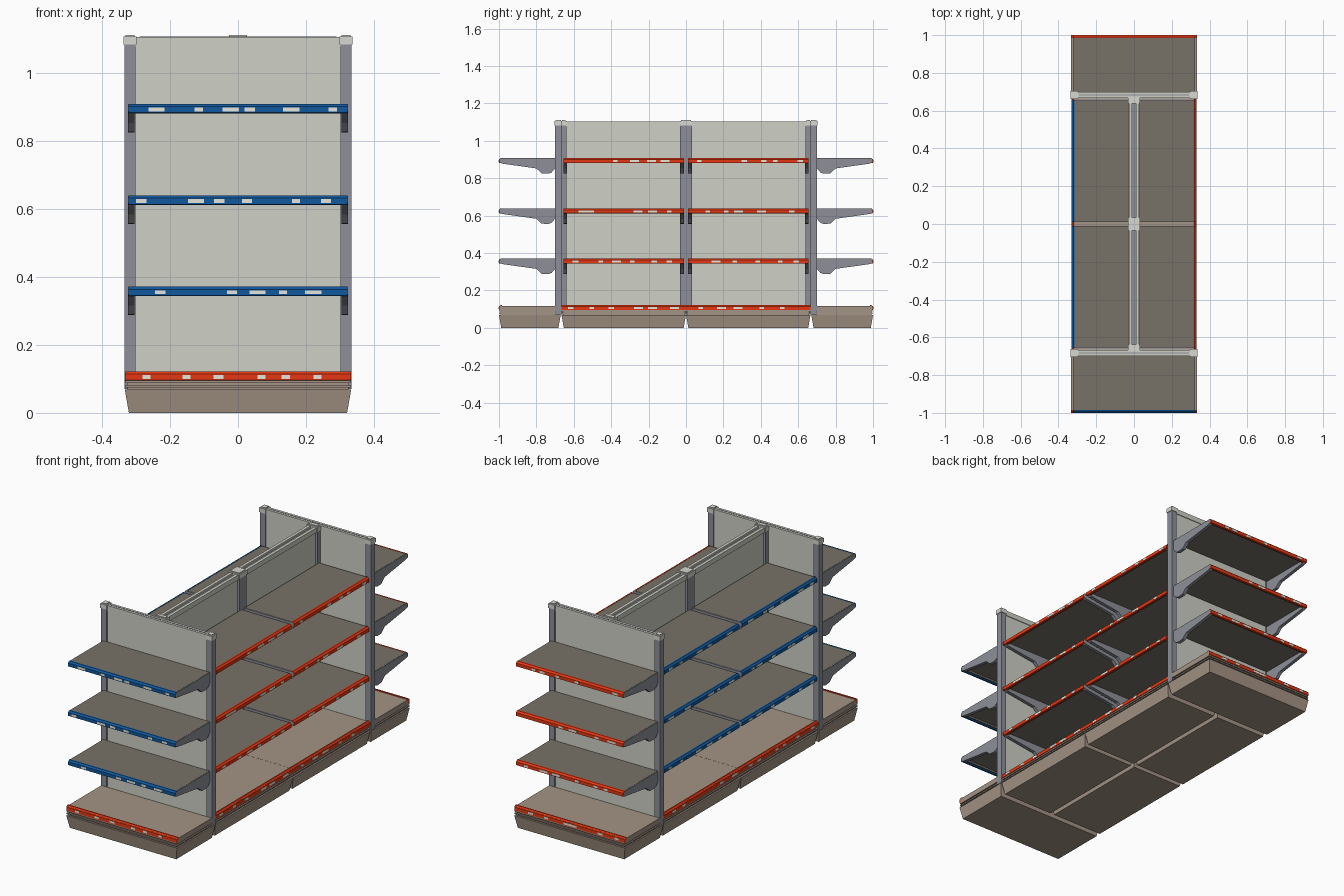
import bpy, math, random
from mathutils import Matrix, Vector

if "Cube" in bpy.data.objects:
    bpy.data.objects.remove(bpy.data.objects["Cube"])

random.seed(4)


def material(name, r, g, b):
    m = bpy.data.materials.new(name)
    lin = [((c / 255 + 0.055) / 1.055) ** 2.4 for c in (r, g, b)]
    m.diffuse_color = (*lin, 1)
    m.use_nodes = True
    m.node_tree.nodes["Principled BSDF"].inputs["Base Color"].default_value = m.diffuse_color
    return m


TAUPE = material("taupe base", 164, 147, 133)
SHELF = material("shelf brown grey", 121, 114, 103)
PANEL = material("pale panel", 207, 208, 198)
STEEL = material("upright grey", 142, 144, 153)
CAP = material("cap off white", 216, 217, 210)
RED = material("price strip red", 232, 56, 18)
BLUE = material("price strip blue", 16, 88, 158)
WHITE = material("label white", 232, 232, 222)

I = Matrix.Identity(4)


def mesh(name, verts, faces, mat, frame=I):
    me = bpy.data.meshes.new(name)
    me.from_pydata([frame @ Vector(v) for v in verts], [], faces)
    me.materials.append(mat)
    ob = bpy.data.objects.new(name, me)
    bpy.context.collection.objects.link(ob)
    return ob


def extrude(name, profile, x0, x1, mat, frame=I):
    """Extrude an (outward, z) profile across the width; outward is local -y."""
    n = len(profile)
    verts = [(x, -u, z) for x in (x0, x1) for u, z in profile]
    faces = [tuple(range(n)), tuple(reversed(range(n, 2 * n)))]
    faces += [(i, i + n, (i + 1) % n + n, (i + 1) % n) for i in range(n)]
    return mesh(name, verts, faces, mat, frame)


def box(name, lo, hi, mat, frame=I, inset=0.0):
    """Box whose lower end may be narrowed on all sides."""
    (a, b, c), (d, e, f) = lo, hi
    i = inset
    verts = [(a + i, b + i, c), (d - i, b + i, c), (d - i, e - i, c), (a + i, e - i, c),
             (a, b, f), (d, b, f), (d, e, f), (a, e, f)]
    faces = [(3, 2, 1, 0), (4, 5, 6, 7), (0, 1, 5, 4),
             (1, 2, 6, 5), (2, 3, 7, 6), (3, 0, 4, 7)]
    return mesh(name, verts, faces, mat, frame)


BRACKET = [(0, -0.001), (0.286, -0.001), (0.297, -0.006), (0.297, -0.02), (0.284, -0.029),
           (0.10, -0.055), (0.088, -0.066), (0.072, -0.081), (0.035, -0.083),
           (0.018, -0.076), (0.0, -0.055)]
STRIP = [(0.284, 0.001), (0.291, 0.001), (0.300, -0.007), (0.300, -0.025),
         (0.290, -0.027), (0.284, -0.02)]
LEVELS = (0.37, 0.638, 0.907)


def price_strip(name, z, half, mat, frame):
    extrude(name, [(u, z + dz) for u, dz in STRIP], -half, half, mat, frame)
    # small labels scattered along the strip
    for k in range(6):
        x = (-0.25 + 0.1 * k) + random.uniform(-0.035, 0.035)
        w = random.choice((0.012, 0.015, 0.024))
        if random.random() < 0.85:
            box("price_label", (x - w, -0.3012, z - 0.021), (x + w, -0.2995, z - 0.010),
                WHITE, frame)


def shelf_unit(frame, strip_mat, deck_back):
    # base: tapered plinth, recessed band, ledge and deck
    w = 0.3325
    box("base_plinth", (-w, -0.30, 0), (w, 0.03, 0.068), TAUPE, frame, 0.012)
    box("base_recess", (-w + 0.008, -0.291, 0.068), (w - 0.008, 0.03, 0.09), TAUPE, frame)
    box("base_ledge", (-w, -0.298, 0.075), (w, 0.03, 0.082), TAUPE, frame)
    box("base_deck", (-w, -0.297, 0.088), (w, deck_back, 0.117), TAUPE, frame)
    price_strip("base_strip", 0.121, w, RED, frame)
    # three shelves, each on a pair of brackets
    for z in LEVELS:
        box("shelf", (-0.319, -0.288, z - 0.012), (0.319, 0.0, z), SHELF, frame)
        box("shelf_lip", (-0.305, -0.288, z - 0.022), (0.305, -0.28, z - 0.012), SHELF, frame)
        price_strip("shelf_strip", z, 0.322, strip_mat, frame)
        prof = [(u, z + dz) for u, dz in BRACKET]
        for s in (-1, 1):
            extrude("shelf_bracket", prof, s * 0.304, s * 0.3225, STEEL, frame)


def place(x, y, degrees):
    return Matrix.Translation((x, y, 0)) @ Matrix.Rotation(math.radians(degrees), 4, 'Z')


# end units and the four side units
shelf_unit(place(0, -0.70, 0), BLUE, 0.0)
shelf_unit(place(0, 0.70, 180), RED, 0.0)
for y in (-0.333, 0.333):
    shelf_unit(place(0.03, y, 90), RED, 0.03)
    shelf_unit(place(-0.03, y, -90), BLUE, 0.03)


def post(name, x0, x1, y0, y1):
    box(name, (x0, y0, 0.07), (x1, y1, 1.09), STEEL)
    e = 0.003
    box(name + "_cap", (x0 - e, y0 - e, 1.082), (x1 + e, y1 + e, 1.106), CAP)
    box(name + "_cap_top", (x0 + e, y0 + e, 1.106), (x1 - e, y1 - e, 1.111), CAP)


# end walls: posts, panel and top rail
for s in (-1, 1):
    y0, y1 = sorted((s * 0.70, s * 0.665))
    for x in (-0.317, 0.317):
        post("end_post", x - 0.0165, x + 0.0165, y0, y1)
    box("end_panel", (-0.302, y0 + 0.006, 0.1), (0.302, y1 - 0.006, 1.08), PANEL)
    box("end_rail", (-0.302, y0 + 0.002, 1.076), (0.302, y1 - 0.002, 1.104), PANEL)
    box("end_rail_groove", (-0.29, (y0 + y1) / 2 - 0.003, 1.104),
        (0.29, (y0 + y1) / 2 + 0.003, 1.1055), STEEL)

# central spine: posts, panels and twin top rails
post("spine_post", -0.03, 0.03, -0.031, 0.031)
for s in (-1, 1):
    y0, y1 = sorted((s * 0.64, s * 0.666))
    post("spine_end_post", -0.03, 0.03, y0, y1)
    y0, y1 = sorted((s * 0.031, s * 0.64))
    box("spine_panel", (-0.018, y0, 0.1), (0.018, y1, 1.08), PANEL)
    box("spine_channel", (-0.012, y0, 1.08), (0.012, y1, 1.092), STEEL)
    for x in (-0.018, 0.018):
        box("spine_rail", (x - 0.008, y0, 1.076), (x + 0.008, y1, 1.103), PANEL)
